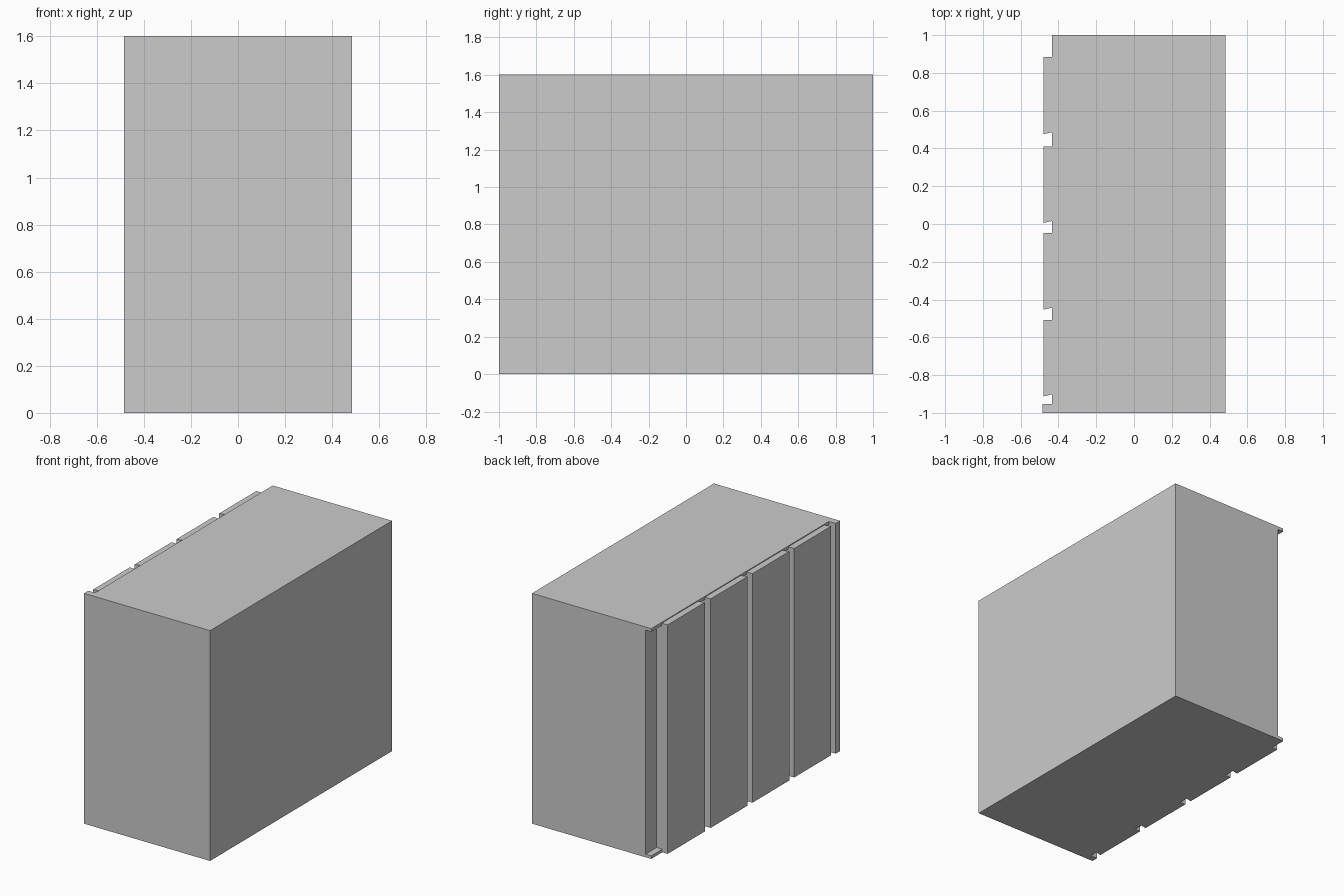
import bpy, bmesh

if "Cube" in bpy.data.objects:
    bpy.data.objects.remove(bpy.data.objects["Cube"])


def prism(name, outline, z0, z1):
    """Extrude a flat xy outline upward from z0 to z1."""
    bm = bmesh.new()
    face = bm.faces.new([bm.verts.new((x, y, z0)) for x, y in outline])
    top = bmesh.ops.extrude_face_region(bm, geom=[face])["geom"]
    for v in top:
        if isinstance(v, bmesh.types.BMVert):
            v.co.z = z1
    bmesh.ops.recalc_face_normals(bm, faces=bm.faces)
    mesh = bpy.data.meshes.new(name)
    bm.to_mesh(mesh)
    bm.free()
    obj = bpy.data.objects.new(name, mesh)
    bpy.context.collection.objects.link(obj)
    return obj


def box(name, x0, x1, y0, y1, z0, z1):
    return prism(name, [(x0, y0), (x1, y0), (x1, y1), (x0, y1)], z0, z1)


RIGHT, CORE, LIP, PANEL, POST = 0.485, -0.39, -0.433, -0.478, -0.485
HEIGHT, PLATE = 1.602, 0.022

# Main body, with top and bottom plates overhanging the panelled side
box("body", CORE, RIGHT, -1, 1, PLATE, HEIGHT - PLATE)
box("bottom_plate", LIP, RIGHT, -1, 1, 0, PLATE)
box("top_plate", LIP, RIGHT, -1, 1, HEIGHT - PLATE, HEIGHT)

# Corner post at the front end of the panelled side
box("front_post", POST, CORE, -1, -0.953, 0, HEIGHT)

# Row of upright panels, each with one slanted edge and a backing tongue
for i, (back, front) in enumerate([(0.884, 0.476), (0.411, 0.006),
                                   (-0.048, -0.453), (-0.507, -0.912)]):
    prism(f"side_panel_{i + 1}",
          [(LIP, back), (PANEL, back), (PANEL, front), (LIP, front + 0.01)],
          0.003, HEIGHT - 0.006)
    box(f"panel_backing_{i + 1}", LIP, CORE, front + 0.01, back - 0.005,
        PLATE, HEIGHT - PLATE)
